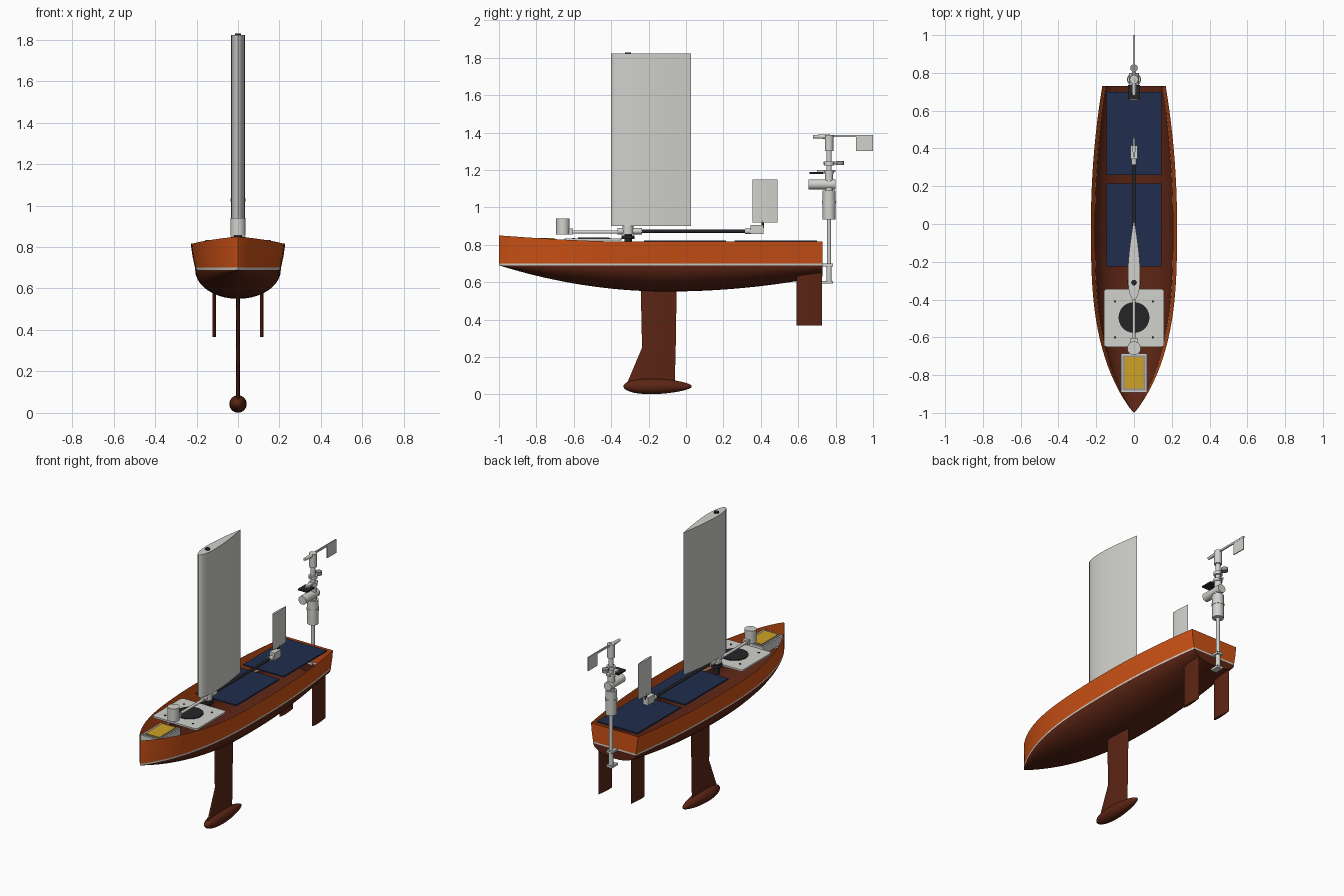
import bpy, bmesh, math
from mathutils import Vector, Matrix

old = bpy.data.objects.get("Cube")
if old:
    bpy.data.objects.remove(old)


def material(name, rgb):
    m = bpy.data.materials.new(name)
    m.use_nodes = True
    m.diffuse_color = (*rgb, 1)
    m.node_tree.nodes["Principled BSDF"].inputs["Base Color"].default_value = (*rgb, 1)
    return m


ORANGE = material("orange", (0.62, 0.085, 0.008))
BROWN = material("brown", (0.105, 0.018, 0.007))
WHITE = material("light_grey", (0.64, 0.64, 0.61))
BLACK = material("black", (0.018, 0.018, 0.022))
NAVY = material("navy", (0.015, 0.026, 0.075))
YELLOW = material("yellow", (0.62, 0.36, 0.02))
GREY = material("mid_grey", (0.3, 0.3, 0.3))
made = []


def finish(name, bm, *mats):
    bmesh.ops.recalc_face_normals(bm, faces=bm.faces)
    mesh = bpy.data.meshes.new(name)
    bm.to_mesh(mesh)
    bm.free()
    for m in mats:
        mesh.materials.append(m)
    ob = bpy.data.objects.new(name, mesh)
    bpy.context.collection.objects.link(ob)
    made.append(ob)
    return ob


def box(name, mat, x, y, z, bevel=0):
    """Box from (low, high) ranges, with optional rounded upright corners."""
    bm = bmesh.new()
    bmesh.ops.create_cube(bm, size=1)
    for v in bm.verts:
        v.co = [(r[0] + r[1]) / 2 + c * (r[1] - r[0]) for c, r in zip(v.co, (x, y, z))]
    if bevel:
        upright = [e for e in bm.edges if abs(e.verts[0].co.z - e.verts[1].co.z) > 1e-4]
        bmesh.ops.bevel(bm, geom=upright, offset=bevel, segments=4, profile=0.5, affect='EDGES')
    return finish(name, bm, mat)


def rod(name, mat, a, b, r, r2=None, sides=24):
    """Cylinder or cone between two points."""
    a, b = Vector(a), Vector(b)
    bm = bmesh.new()
    turn = (b - a).to_track_quat('Z', 'Y').to_matrix().to_4x4()
    bmesh.ops.create_cone(bm, cap_ends=True, segments=sides, radius1=r,
                          radius2=r if r2 is None else r2, depth=(b - a).length,
                          matrix=Matrix.Translation((a + b) / 2) @ turn)
    return finish(name, bm, mat)


def post(name, mat, y, z0, z1, r, x=0):
    return rod(name, mat, (x, y, z0), (x, y, z1), r)


def foil(name, mat, x, half, sections):
    """Loft a symmetric foil outline through (leading y, trailing y, z) sections."""
    bm = bmesh.new()
    n = 14
    ts = [(1 - math.cos(math.pi * i / n)) / 2 for i in range(n + 1)]

    def width(t):
        return 10 * half * (0.2969 * t**0.5 - 0.126 * t - 0.3516 * t**2
                            + 0.2843 * t**3 - 0.1036 * t**4)
    outline = [(width(t), t) for t in ts] + [(-width(t), t) for t in ts[-2:0:-1]]
    rings = [[bm.verts.new((x + w, y0 + t * (y1 - y0), z)) for w, t in outline]
             for y0, y1, z in sections]
    for low, high in zip(rings, rings[1:]):
        for i in range(len(low)):
            j = (i + 1) % len(low)
            bm.faces.new((low[i], low[j], high[j], high[i]))
    bm.faces.new(rings[0])
    bm.faces.new(rings[-1])
    return finish(name, bm, mat)


# Open hull: painted topsides, boot stripe, dark bottom and a flat transom
def section(y):
    beam = 0.228 * (1 + y**3)**0.9 if y < 0 else 0.228 - 0.06 * (y / 0.73)**2
    sheer = 0.817 + 0.033 * max(0, (-0.35 - y) / 0.65)**1.5
    d = y + 0.1
    keel = 0.55 + (0.14 * (d / 0.9)**2 if d < 0 else 0.08 * (d / 0.83)**2)
    water = beam * 0.91
    half = [(beam, sheer), (beam * 0.965, (sheer + 0.7) / 2), (water, 0.7)]
    for i in range(11):
        a = math.pi / 2 * i / 10
        half.append((water * 0.995 * math.cos(a), 0.69 - (0.69 - keel) * math.sin(a)))
    half[-1] = (0, keel)
    return [(px, y, pz) for px, pz in half] + [(-px, y, pz) for px, pz in half[-2::-1]]


bm = bmesh.new()
count = 40
stations = [-1 + 1.73 * (i / count)**1.6 for i in range(count + 1)]
rings = [[bm.verts.new(p) for p in section(y)] for y in stations]
last = len(rings[0]) - 1


def paint(row):
    row = min(row, last - 1 - row)
    return 0 if row < 2 else 1 if row == 2 else 2


for a, b in zip(rings, rings[1:]):
    for i in range(last):
        bm.faces.new((a[i], b[i], b[i + 1], a[i + 1])).material_index = paint(i)
stern = rings[-1]
for i in range(last // 2):
    corners = [stern[i], stern[i + 1], stern[last - 1 - i], stern[last - i]]
    bm.faces.new(list(dict.fromkeys(corners))).material_index = paint(i)
bmesh.ops.remove_doubles(bm, verts=bm.verts, dist=1e-5)
finish("hull", bm, ORANGE, WHITE, BROWN)

# Keel fin, ballast bulb and twin rudders
foil("keel_fin", BROWN, 0, 0.009,
     [(-0.315, -0.06, 0.06), (-0.235, -0.055, 0.25), (-0.242, -0.05, 0.57)])
bm = bmesh.new()
bmesh.ops.create_uvsphere(bm, u_segments=24, v_segments=16, radius=1,
                          matrix=Matrix.Rotation(math.pi / 2, 4, 'X'))
for v in bm.verts:
    taper = 1 - 0.22 * v.co.y
    v.co = (v.co.x * 0.041 * taper, -0.152 + v.co.y * 0.183, 0.043 + v.co.z * 0.041 * taper)
finish("ballast_bulb", bm, BROWN)
for side, x in (("left", 0.115), ("right", -0.115)):
    foil(side + "_rudder", BROWN, x, 0.009, [(0.592, 0.728, 0.367), (0.592, 0.728, 0.65)])

# Deck panels and hatches
for name, y in (("front_solar_panel", (-0.225, 0.215)), ("rear_solar_panel", (0.26, 0.7))):
    box(name, NAVY, (-0.145, 0.145), y, (0.814, 0.823))
box("deck_plate", WHITE, (-0.16, 0.16), (-0.65, -0.345), (0.822, 0.833), 0.015)
post("round_hatch", BLACK, -0.495, 0.83, 0.838, 0.082)
for x in (-0.1, 0.1):
    for y in (-0.6, -0.41):
        post("plate_bolt", BLACK, y, 0.83, 0.836, 0.006, x)
box("bow_hatch_frame", WHITE, (-0.07, 0.07), (-0.893, -0.685), (0.775, 0.828))
box("bow_hatch_recess", GREY, (-0.06, 0.06), (-0.882, -0.695), (0.826, 0.831))
box("bow_hatch_lid", YELLOW, (-0.049, 0.049), (-0.872, -0.703), (0.828, 0.835))

# Wing sail on its pivot
foil("wing_sail", WHITE, 0, 0.033, [(-0.402, 0.027, 0.9), (-0.402, 0.027, 1.822)])
post("mast_cap", BLACK, -0.31, 1.815, 1.829, 0.015)
post("mast_pivot", BLACK, -0.31, 0.78, 0.9, 0.02)
post("mast_collar", BLACK, -0.31, 0.832, 0.85, 0.035)
post("mast_hub", WHITE, -0.31, 0.856, 0.9, 0.03)
rod("boom_hub", WHITE, (0, -0.365, 0.873), (0, -0.235, 0.873), 0.017)

# Balance weight, booms and tail vane
rod("front_boom", WHITE, (0, -0.63, 0.868), (0, -0.35, 0.868), 0.009)
post("balance_weight", WHITE, -0.658, 0.856, 0.94, 0.036)
box("weight_clamp", WHITE, (-0.018, 0.018), (-0.64, -0.603), (0.856, 0.886))
rod("tail_boom", BLACK, (0, -0.24, 0.872), (0, 0.33, 0.872), 0.009)
rod("tail_socket", WHITE, (0, 0.315, 0.872), (0, 0.37, 0.872), 0.014)
box("tail_block", WHITE, (-0.018, 0.018), (0.345, 0.415), (0.857, 0.905))
post("tail_pin", BLACK, 0.41, 0.89, 0.93, 0.007)
foil("tail_vane", WHITE, 0, 0.007, [(0.355, 0.49, 0.918), (0.355, 0.49, 1.15)])

# Stern bracket and instrument mast
MAST = 0.765
post("bracket_post", WHITE, MAST, 0.6, 0.7, 0.014)
for z in (0.592, 0.685):
    box("bracket_arm", WHITE, (-0.02, 0.02), (0.725, 0.785), (z, z + 0.014))
post("lower_mast", WHITE, MAST, 0.7, 0.94, 0.011)
post("instrument_body", WHITE, MAST, 0.935, 1.09, 0.034)
post("body_collar", WHITE, MAST, 1.02, 1.035, 0.037)
post("upper_body", WHITE, MAST, 1.09, 1.19, 0.022)
post("upper_mast", WHITE, MAST, 1.19, 1.31, 0.014)
post("vane_head", WHITE, MAST, 1.3, 1.388, 0.023)
rod("sensor_barrel", WHITE, (0, 0.655, 1.123), (0, 0.8, 1.123), 0.027)
box("sensor_shelf", BLACK, (-0.033, 0.033), (0.66, 0.735), (1.178, 1.188))
box("shelf_arm", WHITE, (-0.012, 0.012), (0.7, 0.8), (1.188, 1.2))
for z in (1.18, 1.225):
    post("mast_ring", WHITE, MAST, z, z + 0.02, 0.026)
rod("sensor_arm", WHITE, (0, 0.735, 1.237), (0, 0.83, 1.237), 0.007)
post("sensor_disc", GREY, 0.825, 1.226, 1.248, 0.02)

# Wind vane
rod("vane_nose", WHITE, (0, 0.68, 1.378), (0, 0.77, 1.378), 0.009, 0.013)
box("vane_arm", WHITE, (-0.004, 0.004), (0.75, 1.0), (1.376, 1.388))
box("vane_blade", WHITE, (-0.003, 0.003), (0.908, 1.0), (1.3, 1.385))

# Smooth curved parts while keeping hard corners
bpy.ops.object.select_all(action='DESELECT')
for ob in made:
    ob.select_set(True)
bpy.context.view_layer.objects.active = made[0]
bpy.ops.object.shade_smooth_by_angle(angle=math.radians(35))
